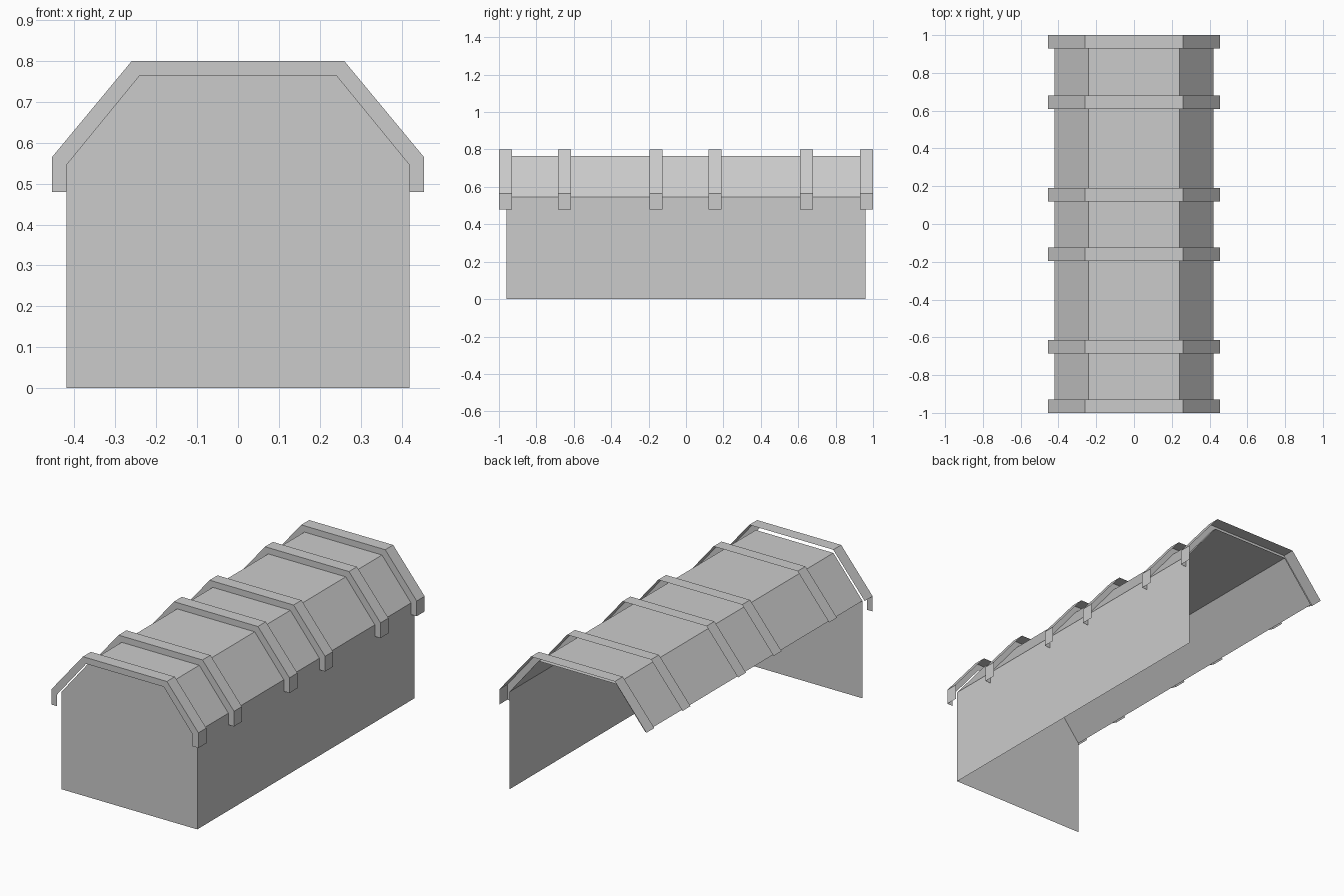
import bpy

cube = bpy.data.objects.get("Cube")
if cube:
    bpy.data.objects.remove(cube, do_unlink=True)

grey = bpy.data.materials.new("plain_grey")
grey.use_nodes = True
colour = (0.6, 0.6, 0.6, 1)
grey.diffuse_color = colour
grey.node_tree.nodes["Principled BSDF"].inputs["Base Color"].default_value = colour


def add_mesh(name, verts, faces):
    mesh = bpy.data.meshes.new(name)
    mesh.from_pydata(verts, [], faces)
    mesh.materials.append(grey)
    obj = bpy.data.objects.new(name, mesh)
    bpy.context.collection.objects.link(obj)
    return obj


def mirrored(half):
    """Full profile from left to right, given its right half from the bottom up."""
    return [(-x, z) for x, z in half] + half[::-1]


def sweep(name, profile, y0, y1):
    """Open sheet along y, one strip per profile segment, facing outward."""
    n = len(profile)
    verts = [(x, y, z) for y in (y0, y1) for x, z in profile]
    faces = [(i, i + 1, n + i + 1, n + i) for i in range(n - 1)]
    return add_mesh(name, verts, faces)


def front_band(name, outer, inner, y):
    """Flat ring between two profiles, facing the front."""
    n = len(outer)
    verts = [(x, y, z) for x, z in outer + inner]
    faces = [(i, n + i, n + i + 1, i + 1) for i in range(n - 1)]
    return add_mesh(name, verts, faces)


END = 0.96
body = mirrored([(0.42, 0), (0.42, 0.545), (0.24, 0.765)])
rib_outer = mirrored([(0.455, 0.48), (0.455, 0.565), (0.26, 0.80)])
rib_inner = mirrored([(0.42, 0.48), (0.42, 0.545), (0.24, 0.765)])

# Front wall, right-hand wall and roof; the other sides stay open
add_mesh("front_wall", [(x, -END, z) for x, z in body], [tuple(range(len(body)))[::-1]])
sweep("side_wall", body[-2:], -END, END)
sweep("roof", body[1:-1], -END, END)

# Ribs over the roof: top skin and front edge, open at the back
for k, y in enumerate((-0.965, -0.65, -0.16, 0.155, 0.645, 0.965)):
    start = 0 if k == 0 else 1    # only the first rib has a left tab
    sweep(f"rib_top_{k + 1}", rib_outer[1:], y - 0.035, y + 0.035)
    front_band(f"rib_front_{k + 1}", rib_outer[start:], rib_inner[start:], y - 0.035)
